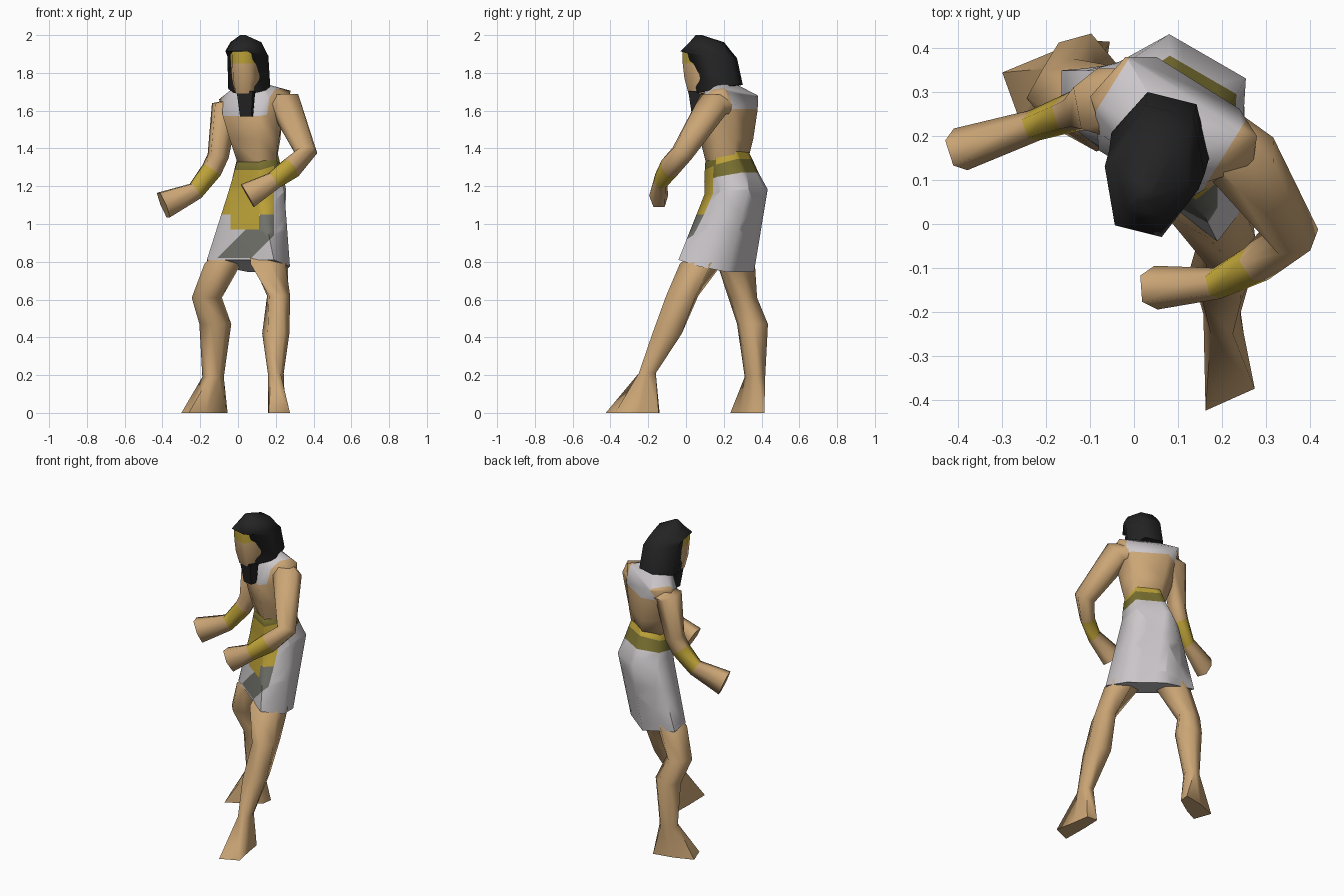
import bpy, bmesh
from math import sin, cos, radians
from mathutils import Vector

cube = bpy.data.objects.get("Cube")
if cube:
    bpy.data.objects.remove(cube)


def make_material(name, colour):
    mat = bpy.data.materials.new(name)
    mat.use_nodes = True
    mat.diffuse_color = (*colour, 1)
    mat.node_tree.nodes["Principled BSDF"].inputs["Base Color"].default_value = (*colour, 1)
    return mat


SKIN, LINEN, HAIR, GOLD, OLIVE, GREY = range(6)
materials = [
    make_material("tan skin", (0.60, 0.38, 0.18)),
    make_material("white linen", (0.60, 0.57, 0.59)),
    make_material("black hair", (0.017, 0.017, 0.017)),
    make_material("gold", (0.52, 0.37, 0.04)),
    make_material("dark olive", (0.19, 0.16, 0.03)),
    make_material("grey cloth", (0.17, 0.17, 0.15)),
]


def outline(centre, side, front, w, d, k):
    """Six-sided section: two side points, a front edge and a back edge."""
    shape = [(1, 0), (k, 1), (-k, 1), (-1, 0), (-k, -1), (k, -1)]
    return [centre + side * (w * a) + front * (d * b) for a, b in shape]


def level_ring(x, y, z, w, d, yaw=0, tilt=0, k=0.6):
    """Near-horizontal section turned by yaw; tilt raises its front."""
    a = radians(yaw)
    side = Vector((cos(a), -sin(a), 0))
    front = Vector((-sin(a), -cos(a), tilt))
    return outline(Vector((x, y, z)), side, front, w, d, k)


def corner_ring(*corners):
    """Uneven section: left, front left, front right, right, back right, back left."""
    return [Vector(c) for c in corners]


def path_rings(stations):
    """Sections square to a limb path; stations are x, y, z, w, d."""
    points = [Vector(s[:3]) for s in stations]
    rings = []
    for i, s in enumerate(stations):
        along = points[min(i + 1, len(points) - 1)] - points[max(i - 1, 0)]
        along.normalize()
        side = along.cross(Vector((0, 0, 1))).normalized()
        rings.append(outline(points[i], side, side.cross(along), s[3], s[4], 0.6))
    return rings


def loft(name, rings, colours, cuts=(), rule=None):
    """Skin the rings, one colour per band, then cut and recolour by rule."""
    bm = bmesh.new()
    rows = [[bm.verts.new(p) for p in ring] for ring in rings]
    n = len(rows[0])
    for low, high, colour in zip(rows, rows[1:], colours):
        for i in range(n):
            j = (i + 1) % n
            bm.faces.new((low[i], low[j], high[j], high[i])).material_index = colour
    bm.faces.new(rows[0]).material_index = colours[0]
    bm.faces.new(rows[-1]).material_index = colours[-1]
    bmesh.ops.recalc_face_normals(bm, faces=bm.faces)
    for point, normal in cuts:
        bmesh.ops.bisect_plane(bm, geom=bm.verts[:] + bm.edges[:] + bm.faces[:],
                               plane_co=point, plane_no=normal)
    if rule:
        bm.normal_update()
        for face in bm.faces:
            face.material_index = rule(face)
    mesh = bpy.data.meshes.new(name)
    bm.to_mesh(mesh)
    bm.free()
    for mat in materials:
        mesh.materials.append(mat)
    mesh.shade_smooth()
    mesh.set_sharp_from_angle(angle=radians(75))
    obj = bpy.data.objects.new(name, mesh)
    bpy.context.collection.objects.link(obj)


# Legs, striding, with the feet as the first band
loft("left_leg", [
    corner_ring((0.25, -0.25, 0), (0.275, -0.375, 0), (0.163, -0.425, 0),
                (0.16, -0.25, 0), (0.165, -0.14, 0), (0.235, -0.145, 0)),
    level_ring(0.2, -0.205, 0.21, 0.042, 0.045, 0),
    level_ring(0.2, -0.1, 0.42, 0.072, 0.078, 0),
    level_ring(0.215, -0.02, 0.62, 0.062, 0.08, 10),
    level_ring(0.165, 0.08, 0.79, 0.1, 0.095, 30),
    level_ring(0.13, 0.2, 0.92, 0.06, 0.06, 30),
], [SKIN] * 5)
loft("right_leg", [
    corner_ring((-0.17, 0.28, 0), (-0.26, 0.235, 0), (-0.3, 0.345, 0),
                (-0.18, 0.39, 0), (-0.055, 0.415, 0), (-0.065, 0.35, 0)),
    level_ring(-0.132, 0.365, 0.19, 0.048, 0.05, 50),
    level_ring(-0.12, 0.352, 0.47, 0.08, 0.07, 50),
    level_ring(-0.165, 0.3, 0.61, 0.068, 0.07, 50),
    level_ring(-0.08, 0.265, 0.79, 0.1, 0.08, 40),
    level_ring(0.02, 0.27, 0.92, 0.06, 0.06, 30),
], [SKIN] * 5)


# Skirt with belt bands, gold apron and a grey hanging sash cut into its front
def skirt_colour(face):
    x, y, z = face.calc_center_median()
    if face.normal.y < -0.2 and abs(face.normal.z) < 0.8:
        if face.material_index == GOLD:
            return OLIVE
        if (z > 1.05 and x < 0.19) or (z > 0.97 and -0.04 < x < 0.11):
            return GOLD
        if 0.82 < z < 1.05 and -0.93 < x - z < -0.75 and x < 0.19:
            return GREY
    return face.material_index


apron_cuts = [((0, 0, z), (0, 0, 1)) for z in (0.82, 0.97, 1.05)]
apron_cuts += [((x, 0, 0), (1, 0, 0)) for x in (-0.04, 0.11, 0.19)]
apron_cuts += [((x, 0, 0), (1, 0, -1)) for x in (-0.93, -0.75)]
loft("skirt", [
    corner_ring((0.275, 0.07, 0.775), (0.19, -0.04, 0.81), (-0.165, 0.24, 0.81),
                (-0.165, 0.35, 0.79), (0.06, 0.36, 0.745), (0.24, 0.22, 0.745)),
    level_ring(0.1, 0.265, 1.17, 0.168, 0.135, 30, -0.1),
    level_ring(0.1, 0.24, 1.25, 0.146, 0.115, 30, -0.2),
    level_ring(0.1, 0.225, 1.315, 0.13, 0.1, 30, -0.3),
    level_ring(0.1, 0.215, 1.36, 0.116, 0.09, 30, -0.35),
], [LINEN, LINEN, OLIVE, GOLD], apron_cuts, skirt_colour)

# Torso: bare chest, white collar ending before the bare shoulder tips
across = Vector((0.85, -0.53, 0))
collar_centre = Vector((0.08, 0.24, 0))
collar_half = 0.15


def torso_colour(face):
    offset = (face.calc_center_median() - collar_centre).dot(across)
    return SKIN if abs(offset) > collar_half else face.material_index


loft("torso", [
    level_ring(0.1, 0.215, 1.32, 0.113, 0.086, 30),
    level_ring(0.09, 0.215, 1.45, 0.15, 0.11, 32),
    level_ring(0.08, 0.215, 1.59, 0.185, 0.125, 32, -0.15),
    corner_ring((0.27, 0.13, 1.68), (0.15, 0.09, 1.67), (-0.07, 0.2, 1.65),
                (-0.1, 0.29, 1.66), (-0.02, 0.38, 1.68), (0.28, 0.2, 1.705)),
    level_ring(0.07, 0.185, 1.745, 0.07, 0.06, 25),
], [SKIN, SKIN, LINEN, LINEN],
    [(collar_centre + across * s, across) for s in (-collar_half, collar_half)], torso_colour)
loft("neck", [
    level_ring(0.07, 0.18, 1.68, 0.055, 0.06, 20),
    level_ring(0.05, 0.13, 1.8, 0.055, 0.06, 12),
], [SKIN])

# Arms: shoulder, elbow, gold bracelet, flared hand
arm_colours = [SKIN, SKIN, SKIN, GOLD, SKIN]
loft("left_arm", path_rings([
    (0.18, 0.21, 1.63, 0.07, 0.05),
    (0.25, 0.145, 1.635, 0.085, 0.07),
    (0.36, -0.02, 1.375, 0.06, 0.055),
    (0.28, -0.09, 1.295, 0.045, 0.052),
    (0.19, -0.135, 1.23, 0.036, 0.045),
    (0.05, -0.145, 1.15, 0.05, 0.068),
]), arm_colours)
loft("right_arm", path_rings([
    (0.0, 0.285, 1.62, 0.07, 0.045),
    (-0.07, 0.275, 1.615, 0.08, 0.065),
    (-0.105, 0.265, 1.36, 0.052, 0.05),
    (-0.14, 0.255, 1.285, 0.045, 0.05),
    (-0.225, 0.225, 1.175, 0.036, 0.045),
    (-0.395, 0.17, 1.1, 0.05, 0.07),
]), arm_colours)

# Head with a gold brow band
loft("face", [
    level_ring(0.04, 0.09, 1.69, 0.055, 0.07, 14, k=0.65),
    level_ring(0.04, 0.09, 1.77, 0.075, 0.09, 14, k=0.6),
    level_ring(0.038, 0.09, 1.85, 0.08, 0.1, 14, k=0.55),
    level_ring(0.035, 0.09, 1.915, 0.082, 0.102, 14, k=0.5),
], [SKIN, SKIN, GOLD])
loft("hair", [
    level_ring(0.06, 0.18, 1.715, 0.115, 0.11, 14, -0.2, 0.5),
    level_ring(0.052, 0.14, 1.89, 0.112, 0.12, 14, 0.1, 0.5),
    level_ring(0.04, 0.105, 1.915, 0.11, 0.125, 14, k=0.5),
    level_ring(0.042, 0.11, 1.962, 0.085, 0.085, 14, k=0.45),
    level_ring(0.025, 0.068, 2.0, 0.015, 0.015, 14),
], [HAIR] * 4)
loft("beard", [
    level_ring(0.045, 0.06, 1.57, 0.034, 0.022, 12, k=0.9),
    level_ring(0.042, 0.055, 1.705, 0.048, 0.035, 12, k=0.9),
], [HAIR])
